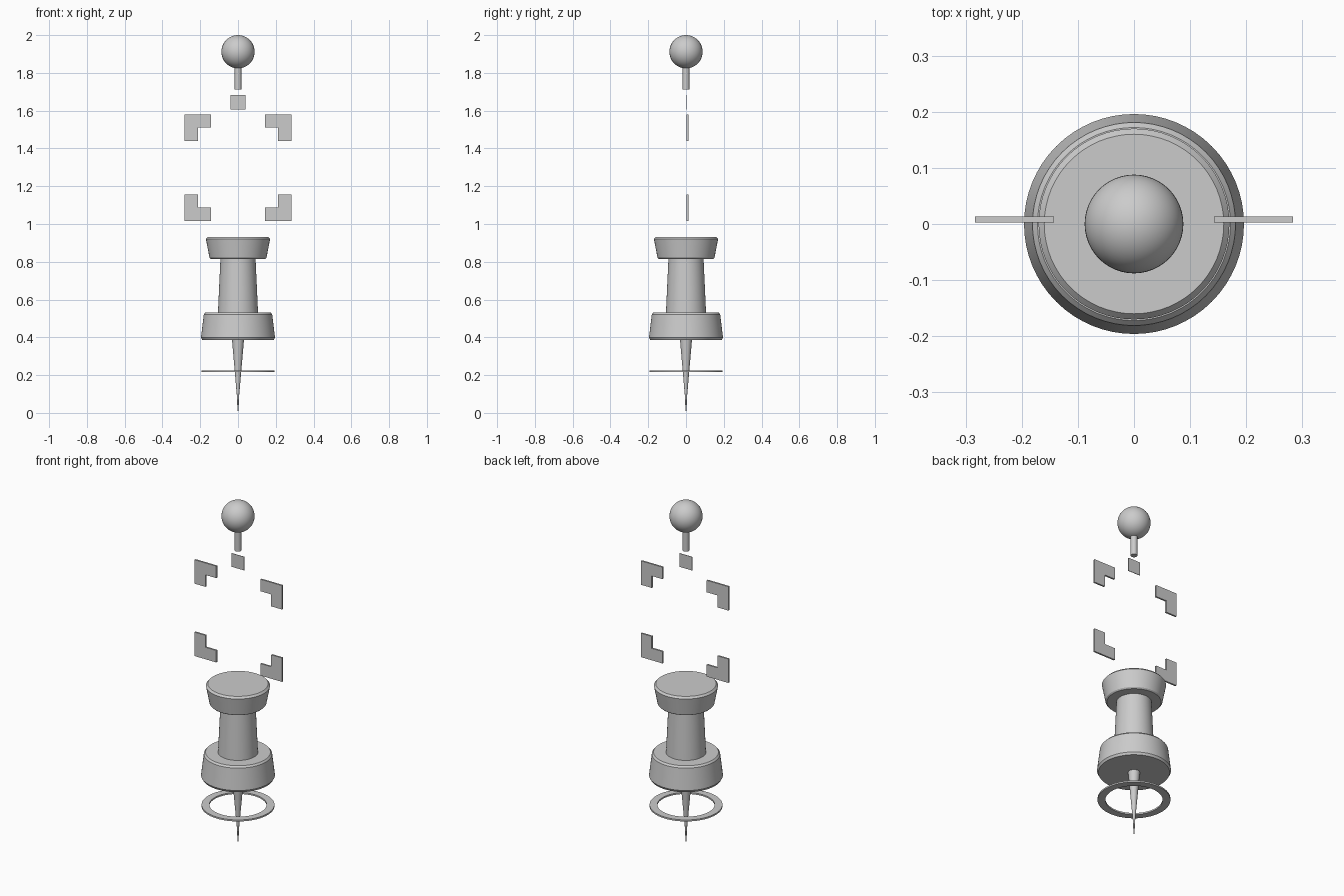
import bpy, bmesh, math

if "Cube" in bpy.data.objects:
    bpy.data.objects.remove(bpy.data.objects["Cube"])


def finish(name, bm, angle=None):
    bmesh.ops.recalc_face_normals(bm, faces=bm.faces[:])
    me = bpy.data.meshes.new(name)
    bm.to_mesh(me)
    bm.free()
    ob = bpy.data.objects.new(name, me)
    bpy.context.collection.objects.link(ob)
    if angle:
        bpy.ops.object.select_all(action='DESELECT')
        ob.select_set(True)
        bpy.context.view_layer.objects.active = ob
        bpy.ops.object.shade_smooth_by_angle(angle=math.radians(angle))
    return ob


def lathe(name, profile, segments=64, closed=False):
    """Revolve (radius, z) points around the z axis."""
    bm = bmesh.new()
    verts = [bm.verts.new((r, 0, z)) for r, z in profile]
    pairs = list(zip(verts, verts[1:]))
    if closed:
        pairs.append((verts[-1], verts[0]))
    edges = [bm.edges.new(p) for p in pairs]
    bmesh.ops.spin(bm, geom=verts + edges, cent=(0, 0, 0), axis=(0, 0, 1),
                   angle=math.tau, steps=segments)
    bmesh.ops.remove_doubles(bm, verts=bm.verts[:], dist=0.00005)
    return finish(name, bm, 30)


def plate(name, outline, y0, y1):
    """Extrude an (x, z) outline from y0 to y1."""
    bm = bmesh.new()
    face = bm.faces.new([bm.verts.new((x, y0, z)) for x, z in outline])
    ext = bmesh.ops.extrude_face_region(bm, geom=[face], use_keep_orig=True)
    for v in ext['geom']:
        if isinstance(v, bmesh.types.BMVert):
            v.co.y = y1
    return finish(name, bm)


# Push pin body: flared cap, tapered neck and wide collar
lathe("pin_body", [
    (0, 0.932), (0.160, 0.932), (0.170, 0.921), (0.151, 0.822), (0.144, 0.815),
    (0.093, 0.815), (0.106, 0.532), (0.172, 0.532), (0.181, 0.522),
    (0.196, 0.398), (0.189, 0.385), (0, 0.385)])

# Needle
lathe("needle", [(0, 0.39), (0.032, 0.39), (0.006, 0.09), (0.003, 0.02), (0, 0)], 32)

# Flat ring around the needle
lathe("ground_ring", [(0.152, 0.216), (0.193, 0.216), (0.193, 0.225), (0.152, 0.225)],
      closed=True)

# Ball and its short stem
bm = bmesh.new()
bmesh.ops.create_uvsphere(bm, u_segments=48, v_segments=24, radius=0.088)
for v in bm.verts:
    v.co.z += 1.912
finish("ball", bm, 40)
lathe("ball_stem", [(0, 1.712), (0.018, 1.712), (0.018, 1.84), (0, 1.84)], 32)

# Four corner brackets, mirrored about the frame centre
corner = [(0.283, 0.282), (0.143, 0.282), (0.143, 0.212),
          (0.213, 0.212), (0.213, 0.142), (0.283, 0.142)]
cz = 1.298
for sx, side in ((-1, "left"), (1, "right")):
    for sz, level in ((-1, "lower"), (1, "upper")):
        plate(f"bracket_{level}_{side}",
              [(sx * x, cz + sz * z * 0.998) for x, z in corner], 0.003, 0.013)

# Small square tab above the brackets
plate("square_tab", [(-0.04, 1.605), (0.04, 1.605), (0.04, 1.684), (-0.04, 1.684)],
      -0.001, 0.002)
